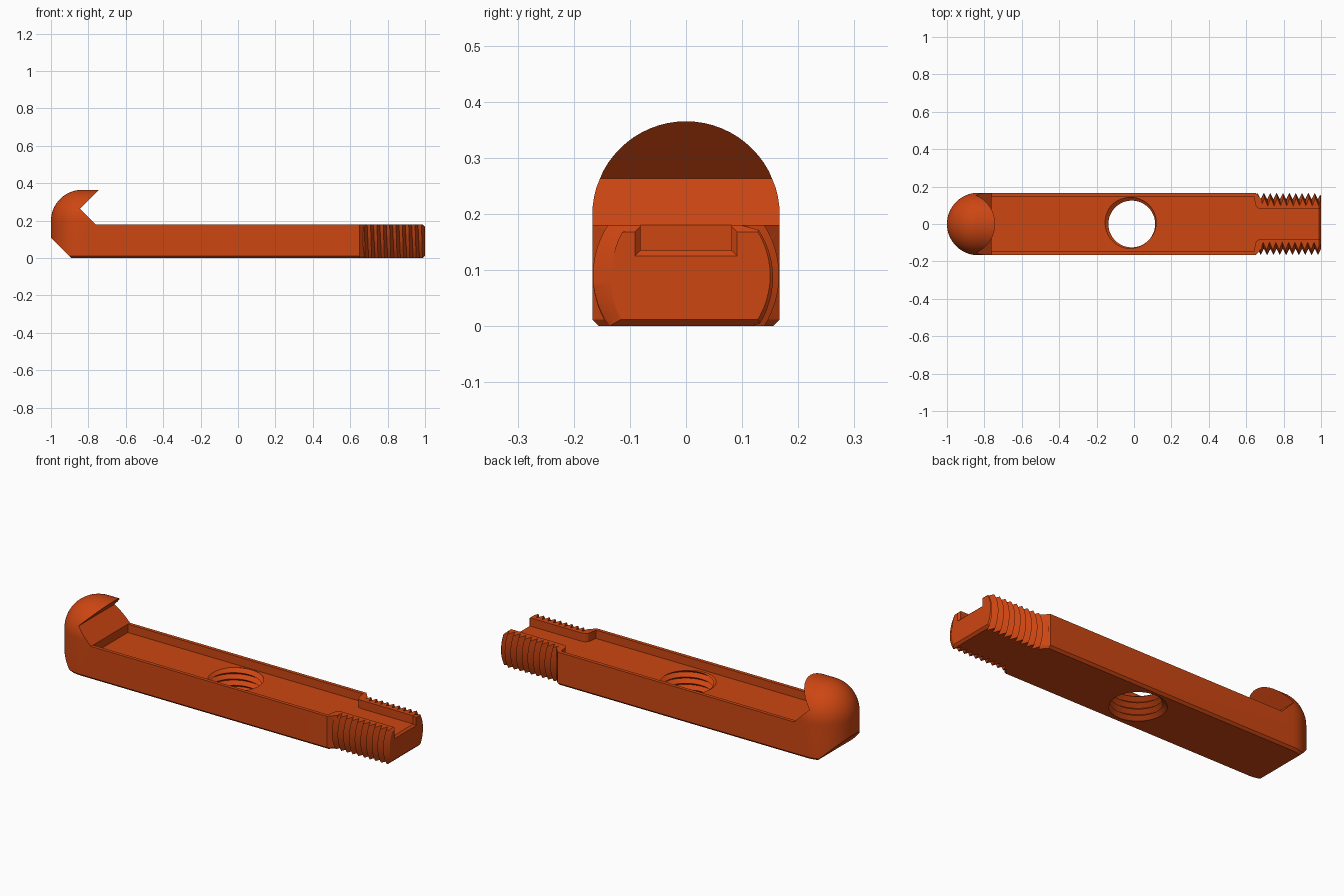
import bpy, bmesh
from math import sin, cos, pi
from mathutils import Matrix, Vector

if "Cube" in bpy.data.objects:
    bpy.data.objects.remove(bpy.data.objects["Cube"], do_unlink=True)

R, TOP, FLOOR, PITCH = 0.167, 0.18, 0.135, 0.034
DOME_X, DOME_Z, CHAMFER = -0.833, 0.198, 0.012

orange = bpy.data.materials.new("burnt_orange")
orange.use_nodes = True
colour = (0.61, 0.061, 0.006, 1)
orange.diffuse_color = colour
orange.node_tree.nodes["Principled BSDF"].inputs["Base Color"].default_value = colour


def finish(name, bm):
    bmesh.ops.recalc_face_normals(bm, faces=bm.faces)
    mesh = bpy.data.meshes.new(name)
    bm.to_mesh(mesh)
    bm.free()
    mesh.materials.append(orange)
    ob = bpy.data.objects.new(name, mesh)
    bpy.context.collection.objects.link(ob)
    return ob


def hull(name, points):
    bm = bmesh.new()
    for p in points:
        bm.verts.new(p)
    bmesh.ops.remove_doubles(bm, verts=bm.verts, dist=1e-5)
    bmesh.ops.convex_hull(bm, input=bm.verts)
    bmesh.ops.delete(bm, geom=[v for v in bm.verts if not v.link_faces], context="VERTS")
    bmesh.ops.dissolve_limit(bm, angle_limit=0.001, verts=bm.verts, edges=bm.edges)
    return finish(name, bm)


def prism(name, outline, place, lo, hi):
    """Extrude a flat outline; place(a, b, h) maps it into space."""
    bm = bmesh.new()
    low = [bm.verts.new(place(a, b, lo)) for a, b in outline]
    high = [bm.verts.new(place(a, b, hi)) for a, b in outline]
    bm.faces.new(low)
    bm.faces.new(high)
    for i in range(len(low)):
        j = i - 1
        bm.faces.new((low[j], low[i], high[i], high[j]))
    return finish(name, bm)


def side(a, b, h):
    return (a, h, b)


def plan(a, b, h):
    return (a, b, h)


def screw(name, crest, root, start, turns, matrix, n=64):
    """Solid helical thread along z, closed by a fan at each end."""
    bm = bmesh.new()
    rows = 2 * turns + 1
    cols = []
    for j in range(n):
        a = 2 * pi * j / n
        col = []
        for k in range(rows):
            r = root if k % 2 else crest
            z = start + (k / 2 + j / n) * PITCH
            col.append(bm.verts.new((r * cos(a), r * sin(a), z)))
        cols.append(col)
    for j in range(n):
        shift = 2 if j == n - 1 else 0
        nxt = cols[(j + 1) % n]
        for k in range(rows - 1 - shift):
            bm.faces.new((cols[j][k], nxt[k + shift], nxt[k + 1 + shift], cols[j][k + 1]))
    end = start + (turns + 1) * PITCH
    middle = (start + end) / 2
    tips = [bm.verts.new((0, 0, start - PITCH)), bm.verts.new((0, 0, end + PITCH))]
    for e in [e for e in bm.edges if e.is_boundary]:
        tip = tips[e.verts[0].co.z > middle]
        bm.faces.new((e.verts[0], e.verts[1], tip))
    bm.transform(matrix)
    return finish(name, bm)


def combine(ob, tool, operation):
    """Apply a boolean and discard the tool."""
    mod = ob.modifiers.new(operation.lower(), "BOOLEAN")
    mod.operation, mod.solver, mod.object = operation, "EXACT", tool
    graph = bpy.context.evaluated_depsgraph_get()
    mesh = bpy.data.meshes.new_from_object(ob.evaluated_get(graph))
    ob.modifiers.clear()
    ob.data = mesh
    bpy.data.objects.remove(tool, do_unlink=True)


# Domed bar, full height along its length before the hook is cut
N = 32
points = []
for i in range(N + 1):
    a = pi * i / N
    for x, r in ((0.65, R), (0.685, 0.128)):
        points.append((x, r * cos(a), DOME_Z + r * sin(a)))
    for j in range(N // 2 + 1):
        b = pi / 2 * j / (N // 2)
        points.append((DOME_X - R * sin(a) * cos(b), R * cos(a) * cos(b), DOME_Z + R * sin(b)))
    for r, z in ((R, CHAMFER), (R - CHAMFER, 0)):
        points.append((DOME_X - r * sin(a), r * cos(a), z))
for x, r in ((0.65, R), (0.685, 0.128)):
    for s in (-1, 1):
        points += [(x, s * r, CHAMFER), (x, s * (r - CHAMFER), 0)]
bar = hull("hook_bar", points)

# Hook notch with the flat top, and the sloped heel
combine(bar, prism("notch", [(-0.845, 0.263), (-0.638, 0.47), (1.1, 0.47), (1.1, TOP),
                             (-0.762, TOP)], side, -0.3, 0.3), "DIFFERENCE")
combine(bar, prism("heel", [(-1.1, 0.21), (-0.85, -0.04), (-1.1, -0.04)],
                   side, -0.3, 0.3), "DIFFERENCE")

# Threaded end, flattened above and below and chamfered at the tip
along_x = Matrix.Translation((0, 0, TOP / 2)) @ Matrix.Rotation(pi / 2, 4, "Y")
rod = screw("threaded_end", R - 0.001, 0.132, 0.55, 16, along_x)
flats = prism("flats", [(0.65, 0), (1 - CHAMFER, 0), (1, CHAMFER), (1, TOP - CHAMFER),
                        (1 - CHAMFER, TOP), (0.65, TOP)], side, -0.3, 0.3)
combine(rod, flats, "INTERSECT")
tip = []
for i in range(64):
    a = 2 * pi * i / 64
    for x, r in ((0.6, 0.18), (0.97, 0.18), (1.01, 0.14)):
        tip.append((x, r * cos(a), TOP / 2 + r * sin(a)))
combine(rod, hull("tip_cone", tip), "INTERSECT")
combine(bar, rod, "UNION")

# Long recess narrowing into the end slot, with a flared mouth
half = [(-0.762, 0.148), (0.642, 0.148), (0.647, 0.112), (0.652, 0.095),
        (0.662, 0.085), (0.68, 0.081), (1.1, 0.081)]
outline = half + [(x, -y) for x, y in reversed(half)]
combine(bar, prism("recess", outline, plan, FLOOR, 0.25), "DIFFERENCE")
mouth = []
for s in (-1, 1):
    for z in (0, 0.1):
        mouth += [(0.99, s * 0.081, FLOOR + z), (1.02, s * 0.111, FLOOR - 0.03 + z * 1.4)]
combine(bar, hull("mouth", mouth), "DIFFERENCE")

# Threaded hole through the floor
combine(bar, screw("hole", 0.148, 0.125, -0.15, 14, Matrix.Translation((-0.012, 0, 0))),
        "DIFFERENCE")

# Smooth the dome while keeping machined edges crisp
bpy.ops.object.select_all(action="DESELECT")
bar.select_set(True)
bpy.context.view_layer.objects.active = bar
bpy.ops.object.shade_smooth_by_angle(angle=0.44)
